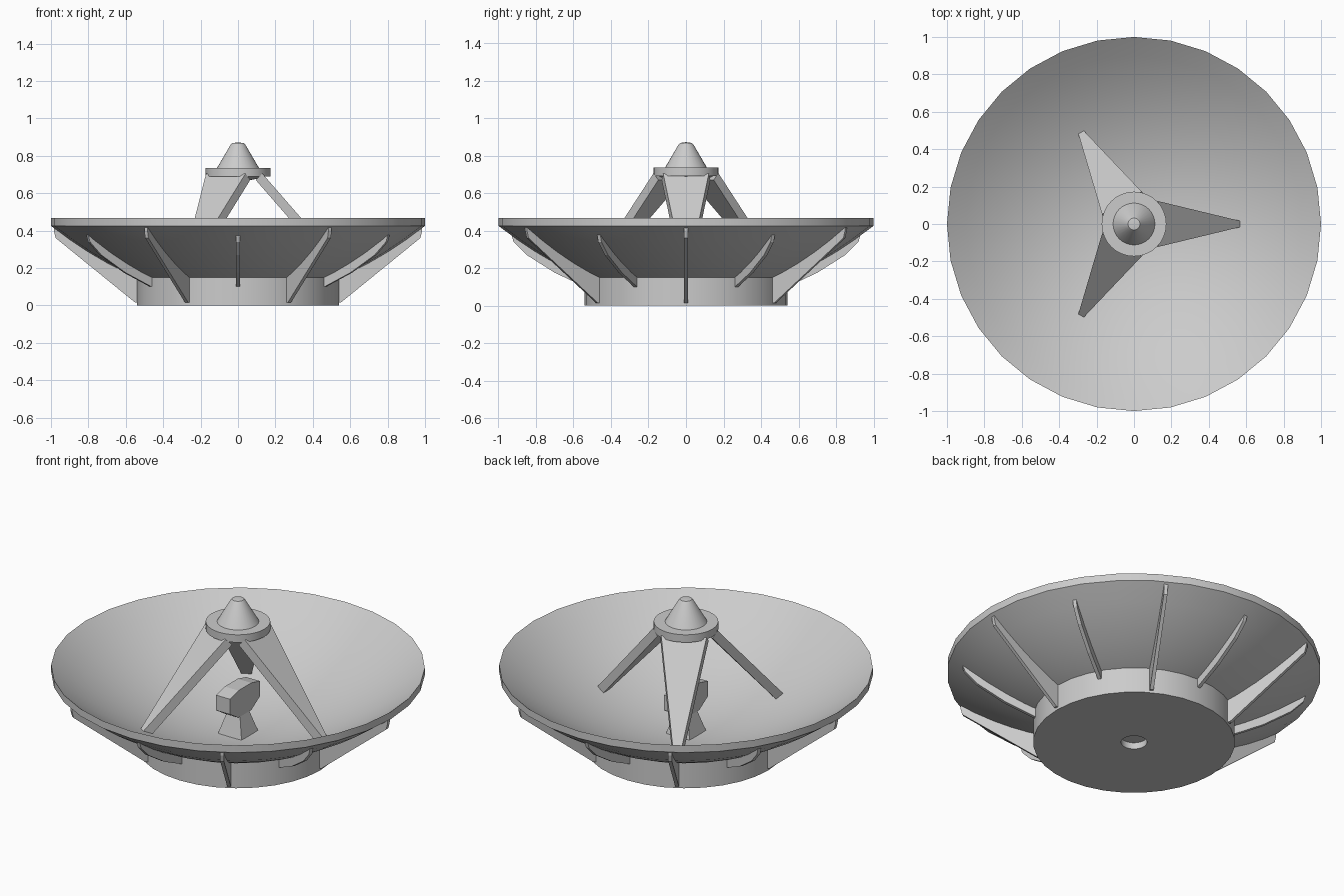
import bpy, bmesh, math
from mathutils import Matrix, Vector

cube = bpy.data.objects.get("Cube")
if cube:
    bpy.data.objects.remove(cube, do_unlink=True)

grey = bpy.data.materials.new("light_grey")
grey.use_nodes = True
colour = (0.6, 0.6, 0.6, 1)
grey.diffuse_color = colour
grey.node_tree.nodes["Principled BSDF"].inputs["Base Color"].default_value = colour


def finish(name, bm, smooth=False):
    bmesh.ops.remove_doubles(bm, verts=bm.verts, dist=1e-5)
    bmesh.ops.recalc_face_normals(bm, faces=bm.faces)
    mesh = bpy.data.meshes.new(name)
    bm.to_mesh(mesh)
    bm.free()
    mesh.materials.append(grey)
    obj = bpy.data.objects.new(name, mesh)
    bpy.context.collection.objects.link(obj)
    if smooth:
        bpy.ops.object.select_all(action="DESELECT")
        obj.select_set(True)
        bpy.context.view_layer.objects.active = obj
        bpy.ops.object.shade_smooth_by_angle(angle=math.radians(30))
    return obj


def lathe(name, profile, sides=32, closed=False):
    """Spin an (r, z) profile about the z axis."""
    bm = bmesh.new()
    pts = profile + profile[:1] if closed else profile
    verts = [bm.verts.new((r, 0, z)) for r, z in pts]
    edges = [bm.edges.new(pair) for pair in zip(verts, verts[1:])]
    bmesh.ops.spin(bm, geom=verts + edges, axis=(0, 0, 1), cent=(0, 0, 0),
                   angle=math.tau, steps=sides, use_merge=True)
    return finish(name, bm, True)


def loft(name, loop_a, loop_b, angle=0):
    """Join two matching loops into a capped solid, turned about z."""
    bm = bmesh.new()
    a = [bm.verts.new(p) for p in loop_a]
    b = [bm.verts.new(p) for p in loop_b]
    bm.faces.new(a)
    bm.faces.new(b)
    for i in range(len(a)):
        j = (i + 1) % len(a)
        bm.faces.new((a[i], a[j], b[j], b[i]))
    bmesh.ops.rotate(bm, verts=bm.verts, cent=(0, 0, 0),
                     matrix=Matrix.Rotation(angle, 3, "Z"))
    return finish(name, bm)


def under(r):
    return 0.04 + 0.39 * r * r


# Parabolic reflector shell with a vertical rim band
radii = [i / 10 for i in range(11)]
inner = [(r, under(r) + 0.038) for r in radii]
outer = [(r, under(r) - 0.005) for r in reversed(radii)]
lathe("reflector_dish", inner + outer)

# Drum base with a small socket underneath
lathe("base_drum", [(0, 0.06), (0.07, 0.06), (0.07, 0), (0.54, 0), (0.54, 0.165)])

# Alternating tall and short ribs under the dish
tall = [(0.55, 0.015), (0.975, 0.36), (0.985, 0.4)]
short = [(0.54, 0.10), (0.7, 0.175), (0.85, 0.27), (0.92, 0.34), (0.93, 0.375)]
for i in range(12):
    edge, label = (short, "short_rib") if i % 2 else (tall, "tall_rib")
    top = [(r, under(r) + 0.01) for r in (edge[-1][0], 0.85, 0.7, 0.53)]
    section = edge + top + [(0.53, edge[0][1])]
    loft(f"{label}_{i // 2 + 1}", [(r, -0.01, z) for r, z in section],
         [(r, 0.01, z) for r, z in section], i * math.pi / 6)

# Three tapered struts carrying the upper hub
for i in range(3):
    drop = Vector((-0.035, 0, -0.035))

    def end(r, z, half):
        p = Vector((r, 0, z))
        s = Vector((0, half, 0))
        lip = Vector((0, 0.008, 0))
        return [p - s, p + s, p + s + lip + drop, p - s - lip + drop]

    loft(f"strut_{i + 1}", end(0.13, 0.705, 0.122), end(0.57, 0.2, 0.016),
         i * math.tau / 3)

# Upper hub: convex underside, collar and rounded nose cone
lathe("upper_hub", [(0, 0.665), (0.06, 0.669), (0.12, 0.68), (0.145, 0.69),
                    (0.173, 0.69), (0.173, 0.735), (0.112, 0.735),
                    (0.042, 0.855), (0.032, 0.867), (0, 0.872)])


def rect(hx, hy, z):
    return [(-hx, -hy, z), (hx, -hy, z), (hx, hy, z), (-hx, hy, z)]


# Central feed: flared pedestal and a faceted crosswise head
loft("feed_pedestal", rect(0.08, 0.08, 0.07), rect(0.035, 0.035, 0.23))
head = [(-0.06, 0.2), (0.06, 0.2), (0.14, 0.25), (0.14, 0.34),
        (0.06, 0.36), (-0.06, 0.36), (-0.14, 0.34), (-0.14, 0.25)]
loft("feed_head", [(-0.045, y, z) for y, z in head],
     [(0.045, y, z) for y, z in head])
